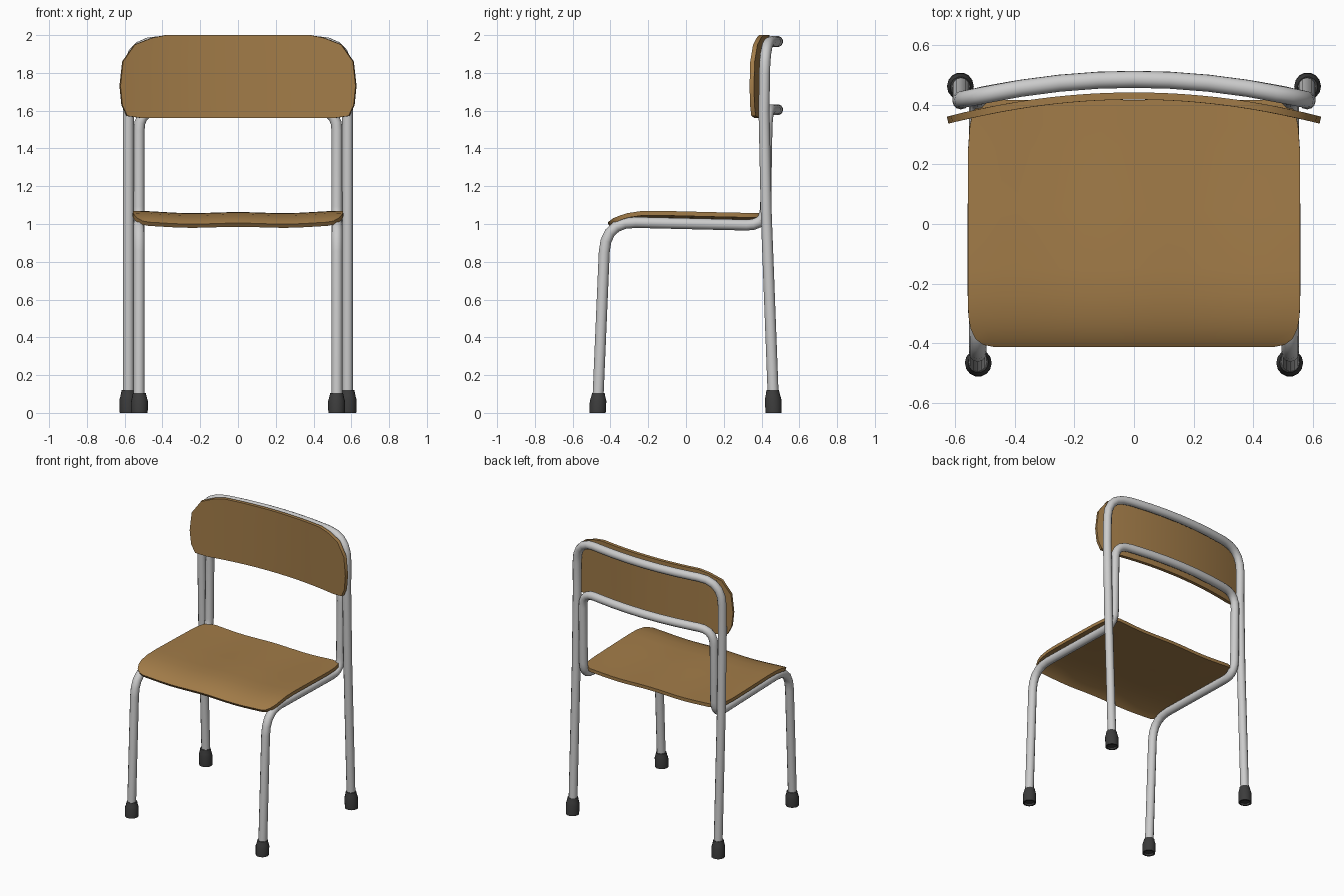
import bpy, math
from mathutils import Vector

if "Cube" in bpy.data.objects:
    bpy.data.objects.remove(bpy.data.objects["Cube"])


def material(name, rgb):
    m = bpy.data.materials.new(name)
    m.diffuse_color = (*rgb, 1)
    m.use_nodes = True
    m.node_tree.nodes["Principled BSDF"].inputs["Base Color"].default_value = m.diffuse_color
    return m


WOOD = material("wood", (0.36, 0.2, 0.065))
RUBBER = material("rubber", (0.045, 0.045, 0.045))


def finish(ob, mat=None, angle=40):
    bpy.ops.object.select_all(action='DESELECT')
    bpy.context.view_layer.objects.active = ob
    ob.select_set(True)
    bpy.ops.object.convert(target='MESH')
    if mat:
        ob.data.materials.append(mat)
    bpy.ops.object.shade_smooth_by_angle(angle=math.radians(angle))
    return ob


def new_mesh(name, verts, faces):
    me = bpy.data.meshes.new(name)
    me.from_pydata(verts, [], faces)
    ob = bpy.data.objects.new(name, me)
    bpy.context.collection.objects.link(ob)
    return ob


# Tube along a right-hand half path (x, y, z, corner trim), mirrored across x
def tube(name, half, bar, radius=0.029, steps=5):
    pts = [(Vector(p[:3]), p[3]) for p in half]
    centre = [(Vector(p), 0) for p in bar]
    mirrored = [(Vector((-p.x, p.y, p.z)), t) for p, t in reversed(pts)]
    pts = pts + centre + mirrored
    path = []
    for i, (p, trim) in enumerate(pts):
        if not trim:
            path.append(p)
            continue
        a = p + (pts[i - 1][0] - p).normalized() * trim
        b = p + (pts[i + 1][0] - p).normalized() * trim
        for k in range(steps + 1):
            t = k / steps
            path.append(a * (1 - t) ** 2 + p * 2 * t * (1 - t) + b * t * t)
    cu = bpy.data.curves.new(name, 'CURVE')
    cu.dimensions = '3D'
    cu.bevel_depth = radius
    cu.bevel_resolution = 4
    cu.use_fill_caps = True
    sp = cu.splines.new('POLY')
    sp.points.add(len(path) - 1)
    for sp_pt, p in zip(sp.points, path):
        sp_pt.co = (*p, 1)
    ob = bpy.data.objects.new(name, cu)
    bpy.context.collection.objects.link(ob)
    return finish(ob, angle=50)


# Thin plywood sheet: rows of (v, half width) laid on a curved surface
def sheet(name, rows, surface, thickness, cols=20):
    verts, faces = [], []
    for v, w in rows:
        for j in range(cols + 1):
            verts.append(surface(w * (2 * j / cols - 1), v))
    n = cols + 1
    for i in range(len(rows) - 1):
        for j in range(cols):
            a = i * n + j
            faces.append((a, a + 1, a + n + 1, a + n))
    ob = new_mesh(name, verts, faces)
    mod = ob.modifiers.new("thickness", 'SOLIDIFY')
    mod.thickness = thickness
    mod.offset = -1
    return finish(ob, WOOD)


# Rubber foot turned from a profile, with a shallow recess underneath
def foot(name, x, y, h, lean, sides=14):
    prof = [(0.001, 0.012), (0.03, 0.012), (0.034, 0), (0.044, 0),
            (0.045, 0.6 * h), (0.04, 0.75 * h), (0.034, h), (0.001, h)]
    verts, faces = [], []
    for r, z in prof:
        for k in range(sides):
            a = 2 * math.pi * k / sides
            verts.append((x + r * math.cos(a), y + lean * z + r * math.sin(a), z))
    for i in range(len(prof) - 1):
        for k in range(sides):
            a, b = i * sides + k, i * sides + (k + 1) % sides
            faces.append((a, b, b + sides, a + sides))
    return finish(new_mesh(name, verts, faces), RUBBER)


def bar(z, xs):
    return [(x, 0.485 - 0.07 * (x / 0.58) ** 2, z) for x in xs]


# Outer frame: back legs and top rail
tube("back_leg_frame",
     [(0.58, 0.464, 0.03, 0), (0.58, 0.425, 1.05, 0), (0.58, 0.413, 1.6, 0),
      (0.58, 0.418, 1.966, 0.17)],
     bar(1.966, (0.38, 0.25, 0.12, 0, -0.12, -0.25, -0.38)))

# Inner frame: front legs, seat rails, uprights and lower rail
tube("front_leg_frame",
     [(0.524, -0.468, 0.03, 0), (0.524, -0.426, 1.012, 0.16),
      (0.524, 0.42, 0.992, 0.1), (0.524, 0.43, 1.605, 0.11)],
     bar(1.605, (0.38, 0.25, 0.12, 0, -0.12, -0.25, -0.38)))

# Feet
for side, s in (("right", 1), ("left", -1)):
    foot(f"front_foot_{side}", s * 0.522, -0.468, 0.105, 0.04)
    foot(f"back_foot_{side}", s * 0.582, 0.464, 0.12, -0.04)

# Seat: waterfall front edge with a shallow double dip across
PROFILE = [(-0.412, 1.012), (-0.38, 1.034), (-0.32, 1.056), (-0.24, 1.068),
           (-0.15, 1.07), (0.05, 1.065), (0.25, 1.06), (0.42, 1.058)]


def seat_surface(x, y):
    for (y0, z0), (y1, z1) in zip(PROFILE, PROFILE[1:]):
        if y <= y1:
            z = z0 + (z1 - z0) * (y - y0) / (y1 - y0)
            break
    u = min(1, abs(x) / 0.53)
    return (x, y, z - 0.007 * (1 - u * u) - 0.007 * math.sin(math.pi * u) ** 2)


sheet("seat", [(-0.412, 0.47), (-0.405, 0.505), (-0.385, 0.532), (-0.35, 0.548),
               (-0.31, 0.555), (-0.24, 0.557), (-0.15, 0.557), (0.05, 0.557),
               (0.25, 0.556), (0.33, 0.55), (0.375, 0.54), (0.4, 0.52),
               (0.415, 0.47)], seat_surface, 0.024)

# Backrest: curved panel with rounded corners
sheet("backrest", [(1.56, 0.50), (1.572, 0.585), (1.63, 0.612), (1.73, 0.622),
                   (1.86, 0.608), (1.95, 0.545), (1.985, 0.455), (2.0, 0.38)],
      lambda x, z: (x, 0.417 - 0.08 * (x / 0.62) ** 2, z), 0.024)
